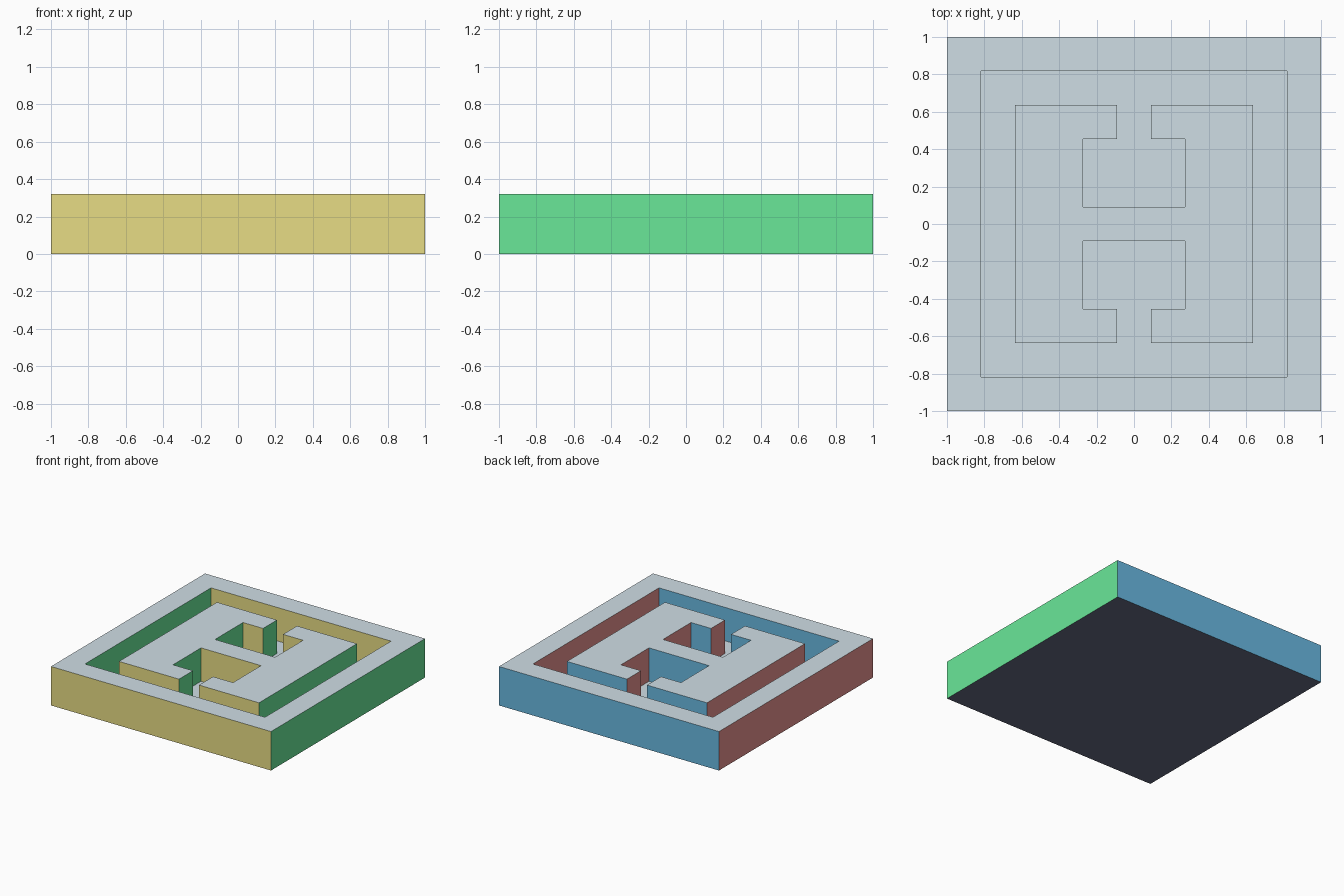
import bpy, bmesh

if "Cube" in bpy.data.objects:
    bpy.data.objects.remove(bpy.data.objects["Cube"])

U = 1 / 11            # layout module: the slab is 22 modules wide
HEIGHT = 0.32
FLOOR = 0.5 * U


def linear(hex_code):
    vals = [int(hex_code[i:i + 2], 16) / 255 for i in (0, 2, 4)]
    return [v / 12.92 if v <= 0.04045 else ((v + 0.055) / 1.055) ** 2.4 for v in vals] + [1]


# One colour per facing direction
COLOURS = [
    ("pale_grey_up", "CFDEE5", (0, 0, 1)),
    ("charcoal_down", "666B83", (0, 0, -1)),
    ("sand_front", "E7DC85", (0, -1, 0)),
    ("blue_back", "6ABAE2", (0, 1, 0)),
    ("green_right", "6AE899", (1, 0, 0)),
    ("red_left", "E7928F", (-1, 0, 0)),
]
materials = []
for name, code, _ in COLOURS:
    m = bpy.data.materials.new(name)
    m.diffuse_color = linear(code)
    m.use_nodes = True
    m.node_tree.nodes["Principled BSDF"].inputs["Base Color"].default_value = m.diffuse_color
    materials.append(m)


def finish(bm, name):
    """Colour every face by the direction it looks in and make the object."""
    bm.normal_update()
    for f in bm.faces:
        dots = [sum(a * b for a, b in zip(f.normal, d)) for _, _, d in COLOURS]
        f.material_index = dots.index(max(dots))
    mesh = bpy.data.meshes.new(name)
    bm.to_mesh(mesh)
    bm.free()
    for m in materials:
        mesh.materials.append(m)
    ob = bpy.data.objects.new(name, mesh)
    bpy.context.collection.objects.link(ob)
    return ob


def prism(points, z0, z1):
    """Closed prism from a counter-clockwise outline; returns bmesh, top and bottom."""
    bm = bmesh.new()
    low = [bm.verts.new((x, y, z0)) for x, y in points]
    high = [bm.verts.new((x, y, z1)) for x, y in points]
    bottom = bm.faces.new(low[::-1])
    top = bm.faces.new(high)
    n = len(points)
    for i in range(n):
        j = (i + 1) % n
        bm.faces.new((low[i], low[j], high[j], high[i]))
    bm.normal_update()
    return bm, top, bottom


# Tray: square slab with a rim and a sunken floor
bm, top, _ = prism([(-1, -1), (1, -1), (1, 1), (-1, 1)], 0, HEIGHT)
bmesh.ops.inset_region(bm, faces=[top], thickness=2 * U, use_even_offset=True)
well = bmesh.ops.extrude_discrete_faces(bm, faces=[top])["faces"][0]
for v in well.verts:
    v.co.z = FLOOR
finish(bm, "tray")

# Island: one half of the outline, repeated by a half turn
half = [(3, -1), (3, -5), (1, -5), (1, -7), (7, -7),
        (7, 7), (1, 7), (1, 5), (3, 5), (3, 1)]
outline = [(x * U, y * U) for x, y in half] + [(-x * U, -y * U) for x, y in half]
bm, _, bottom = prism(outline, FLOOR, HEIGHT)
bmesh.ops.delete(bm, geom=[bottom], context='FACES_ONLY')   # open where it meets the floor
finish(bm, "island")
